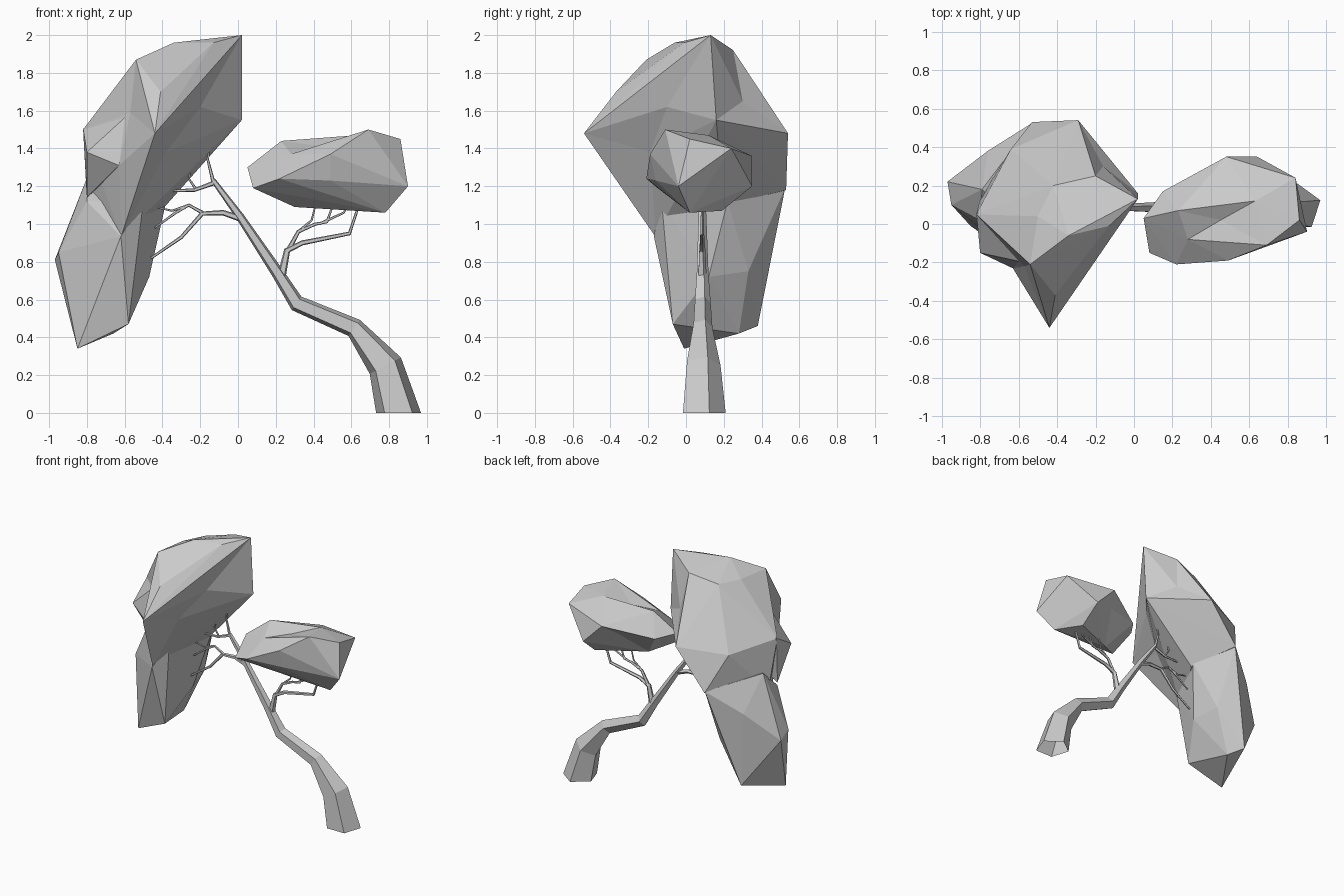
import bpy, bmesh, math
from mathutils import Vector
from mathutils.geometry import intersect_point_line

cube = bpy.data.objects.get("Cube")
if cube:
    bpy.data.objects.remove(cube, do_unlink=True)

grey = bpy.data.materials.new("plain grey")
grey.use_nodes = True
grey.diffuse_color = (0.6, 0.6, 0.6, 1)
grey.node_tree.nodes["Principled BSDF"].inputs["Base Color"].default_value = (0.6, 0.6, 0.6, 1)


def add_object(name, bm):
    bmesh.ops.recalc_face_normals(bm, faces=bm.faces[:])
    mesh = bpy.data.meshes.new(name)
    bm.to_mesh(mesh)
    bm.free()
    mesh.materials.append(grey)
    obj = bpy.data.objects.new(name, mesh)
    bpy.context.collection.objects.link(obj)
    return obj


def dent(bm, point):
    """Fold the nearest edge of the skin inward to a point."""
    point = Vector(point)

    def fraction(edge):
        a, b = (v.co for v in edge.verts)
        return min(max(intersect_point_line(point, a, b)[1], 0.15), 0.85)

    def distance(edge):
        a, b = (v.co for v in edge.verts)
        return (a.lerp(b, fraction(edge)) - point).length

    edge = min(bm.edges, key=distance)
    corners = {v for f in edge.link_faces for v in f.verts} - set(edge.verts)
    fold = bmesh.utils.edge_split(edge, edge.verts[0], fraction(edge))[1]
    for corner in corners:
        bmesh.ops.connect_verts(bm, verts=[fold, corner])
    fold.co = point


def faceted_lobe(name, corners, dents=()):
    """Flat-faced foliage mass wrapped around its corner points."""
    bm = bmesh.new()
    for c in corners:
        bm.verts.new(c)
    res = bmesh.ops.convex_hull(bm, input=bm.verts[:])
    inside = [v for v in res["geom_interior"] if isinstance(v, bmesh.types.BMVert)]
    bmesh.ops.delete(bm, geom=inside, context="VERTS")
    for point in dents:
        dent(bm, point)
    return add_object(name, bm)


def merge(target, others):
    """Union the lobes into one closed skin."""
    for other in others:
        mod = target.modifiers.new("union", "BOOLEAN")
        mod.operation = "UNION"
        mod.solver = "EXACT"
        mod.object = other
        with bpy.context.temp_override(object=target, active_object=target):
            bpy.ops.object.modifier_apply(modifier=mod.name)
        bpy.data.objects.remove(other, do_unlink=True)


def limb(name, path, y=0.085, sides=5, grounded=False):
    """Tapered tube in the tree's plane; path holds (x, z, radius)."""
    pts = [Vector((x, y, z)) for x, z, r in path]
    bm = bmesh.new()
    rings = []
    for i, p in enumerate(pts):
        before, after = pts[max(i - 1, 0)], pts[min(i + 1, len(pts) - 1)]
        along = (after - before).normalized()
        if i == 0 and grounded:
            along = Vector((0, 0, 1))
        back = Vector((0, 1, 0))
        side = back.cross(along)
        r = path[i][2]
        rings.append([bm.verts.new(p + r * (back * math.cos(a) + side * math.sin(a)))
                      for a in (math.tau * k / sides for k in range(sides))])
    for low, high in zip(rings, rings[1:]):
        for k in range(sides):
            n = (k + 1) % sides
            bm.faces.new((low[k], low[n], high[n], high[k]))
    if not grounded:
        bm.faces.new(rings[0])
    bm.faces.new(rings[-1])
    return add_object(name, bm)


# Trunk, open at the ground
limb("trunk", [(.85, 0, .125), (.78, .25, .098), (.615, .45, .055), (.31, .58, .046),
               (.21, .74, .034), (.01, 1.04, .023), (-.13, 1.23, .014)], grounded=True)

# Branches under the small canopy
limb("right_branch", [(.23, .72, .024), (.26, .86, .018), (.34, .9, .014),
                      (.59, .95, .011), (.64, 1.1, .007)])
limb("right_fork", [(.26, .85, .014), (.32, .96, .011), (.41, 1.0, .009),
                    (.47, 1.01, .008), (.51, 1.12, .005)])
for name, x, z, top in (("twig_a", .32, .96, .41), ("twig_b", .43, 1.0, .58)):
    limb(name, [(x, z, .008), (top - .02, z + .06, .006), (top, 1.1, .005)])

# Branches under the large canopy
limb("left_branch", [(.01, 1.03, .018), (-.08, 1.06, .015), (-.19, 1.055, .013),
                     (-.3, .93, .010), (-.46, .82, .007)])
limb("left_fork", [(-.18, 1.055, .011), (-.26, 1.1, .009), (-.33, 1.06, .008), (-.44, .98, .005)])
limb("left_twig", [(-.26, 1.1, .008), (-.35, 1.07, .006), (-.48, 1.1, .004)])
limb("upper_branch", [(-.12, 1.22, .013), (-.23, 1.18, .010), (-.38, 1.175, .006)])
limb("upper_twig", [(-.22, 1.18, .008), (-.26, 1.24, .006), (-.25, 1.31, .004)])
limb("top_twig", [(-.13, 1.22, .011), (-.16, 1.34, .007), (-.15, 1.42, .004)])

# Large leaning canopy: crown, hanging skirt and outer shoulder
crown = faceted_lobe("large_canopy", [
    (.02, .13, 2.0), (.02, .16, 1.55), (-.13, -.01, 1.96), (-.34, -.06, 1.96),
    (-.54, -.21, 1.87), (-.41, -.37, 1.7), (-.44, -.54, 1.48), (-.2, .25, 1.92),
    (-.42, .2, 1.87), (-.5, .04, 1.87), (-.29, .54, 1.48), (-.53, .53, 1.18),
    (-.82, .05, 1.5), (-.38, .2, 1.1), (-.62, -.16, .93), (-.64, .39, 1.45),
    (-.63, -.23, 1.31), (-.8, .13, 1.13)],
    dents=[(-.2, -.1, 1.62), (-.38, -.19, 1.38), (-.16, .3, 1.65), (-.57, -.22, 1.59)])
skirt = faceted_lobe("skirt", [
    (-.97, .22, .81), (-.95, .1, .85), (-.8, .02, 1.12), (-.62, -.17, .935),
    (-.5, -.13, 1.13), (-.38, .22, 1.12), (-.47, .12, .72), (-.53, .525, 1.19),
    (-.79, .18, 1.27), (-.76, .38, 1.02), (-.85, -.01, .34), (-.58, -.07, .47),
    (-.66, .28, .42), (-.74, .38, .46), (-.52, .33, .75)])
shoulder = faceted_lobe("shoulder", [
    (-.8, -.15, 1.38), (-.82, .06, 1.505), (-.63, -.23, 1.31), (-.57, -.2, 1.59),
    (-.8, .02, 1.14), (-.5, .1, 1.4)])
merge(crown, [skirt, shoulder])

# Small canopy
faceted_lobe("small_canopy", [
    (.05, .03, 1.3), (.08, -.15, 1.19), (.22, -.21, 1.24), (.49, -.19, 1.37),
    (.49, -.16, 1.23), (.28, -.08, 1.37), (.69, -.11, 1.5), (.86, .02, 1.45),
    (.84, .24, 1.4), (.9, -.04, 1.2), (.78, .02, 1.06), (.65, .19, 1.07),
    (.3, .03, 1.09), (.23, .07, 1.44), (.15, .17, 1.28), (.48, .35, 1.36),
    (.64, .35, 1.2), (.63, .12, 1.47)],
    dents=[(.45, .02, 1.41), (.42, .24, 1.28)])
